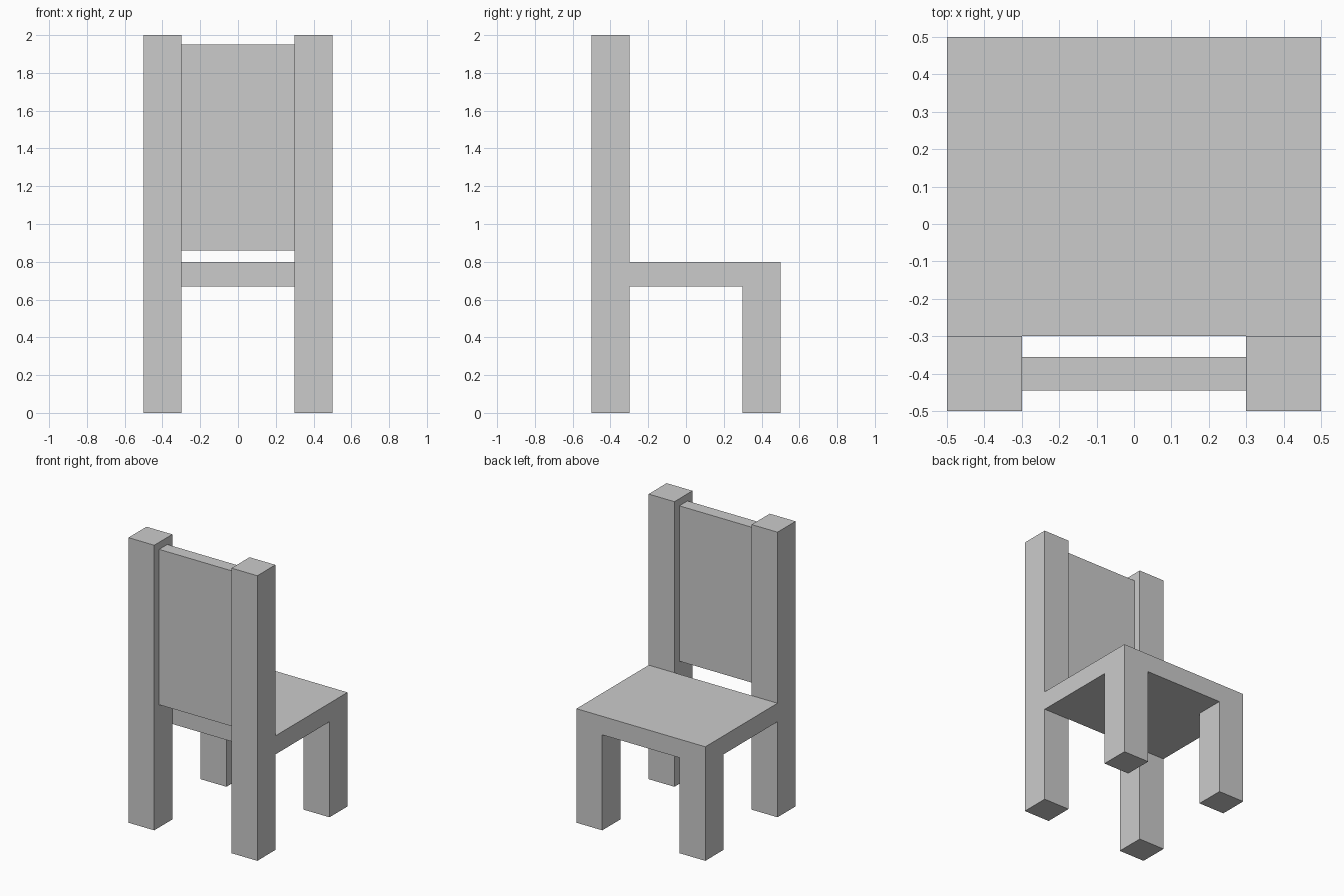
import bpy, bmesh
from mathutils import Matrix, Vector

if "Cube" in bpy.data.objects:
    bpy.data.objects.remove(bpy.data.objects["Cube"])


def add_box(bm, lo, hi):
    lo, hi = Vector(lo), Vector(hi)
    m = Matrix.Translation((lo + hi) / 2) @ Matrix.Diagonal((*(hi - lo), 1))
    bmesh.ops.create_cube(bm, size=1, matrix=m)


def finish(bm, name):
    bmesh.ops.recalc_face_normals(bm, faces=bm.faces[:])
    mesh = bpy.data.meshes.new(name)
    bm.to_mesh(mesh)
    bm.free()
    obj = bpy.data.objects.new(name, mesh)
    bpy.context.collection.objects.link(obj)
    return obj


def box(name, lo, hi):
    bm = bmesh.new()
    add_box(bm, lo, hi)
    return finish(bm, name)


# Tall posts that carry the backrest
for side, x in (("left", -0.4), ("right", 0.4)):
    box(f"back_post_{side}", (x - 0.1, -0.5, 0), (x + 0.1, -0.3, 2))

# Backrest panel between the posts
box("backrest", (-0.3, -0.445, 0.86), (0.3, -0.355, 1.95))

# Seat slab, cut at the leg edges, with two legs extruded from its underside
bm = bmesh.new()
add_box(bm, (-0.5, -0.3, 0.67), (0.5, 0.5, 0.8))
for co, no in (((-0.3, 0, 0), (1, 0, 0)), ((0.3, 0, 0), (1, 0, 0)), ((0, 0.3, 0), (0, 1, 0))):
    bmesh.ops.bisect_plane(bm, geom=bm.verts[:] + bm.edges[:] + bm.faces[:],
                           plane_co=co, plane_no=no)
corners = []
for f in bm.faces:
    c = f.calc_center_median()
    if c.z < 0.68 and c.y > 0.3 and abs(c.x) > 0.3:
        corners.append(f)
for f in bmesh.ops.extrude_discrete_faces(bm, faces=corners)["faces"]:
    for v in f.verts:
        v.co.z = 0
bmesh.ops.dissolve_limit(bm, angle_limit=0.01, verts=bm.verts[:], edges=bm.edges[:])
finish(bm, "seat_with_legs")
